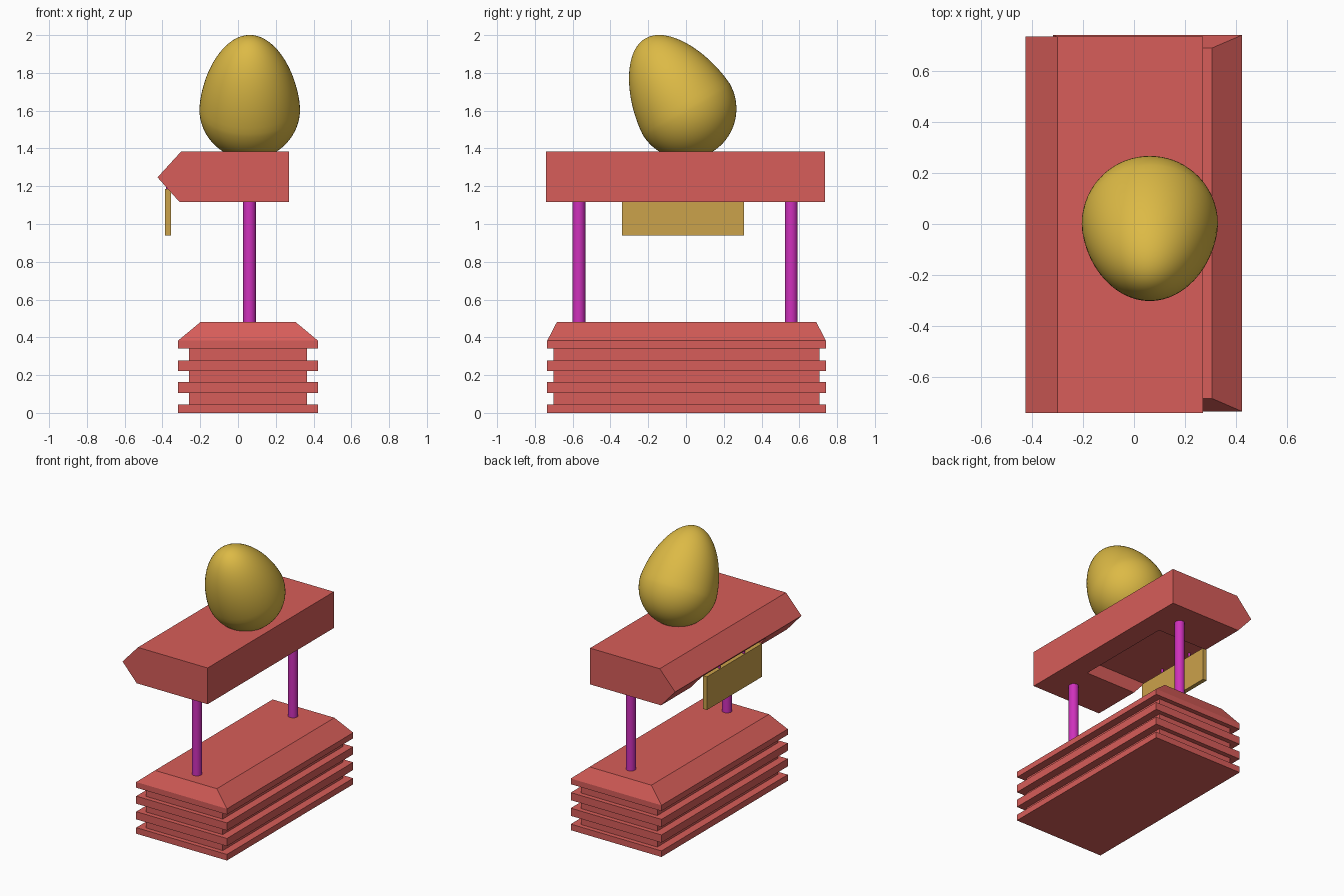
import bpy, bmesh, math
from mathutils import Matrix, Vector

if "Cube" in bpy.data.objects:
    bpy.data.objects.remove(bpy.data.objects["Cube"])


def material(name, color):
    m = bpy.data.materials.new(name)
    m.diffuse_color = (*color, 1)
    m.use_nodes = True
    m.node_tree.nodes["Principled BSDF"].inputs["Base Color"].default_value = m.diffuse_color
    return m


RED = material("red_paint", (0.68, 0.11, 0.10))
MAGENTA = material("magenta_paint", (0.62, 0.03, 0.50))
GOLD = material("gold", (0.72, 0.49, 0.06))
TAN = material("tan_wood", (0.60, 0.36, 0.07))


def make_object(name, bm, mat=None):
    bmesh.ops.recalc_face_normals(bm, faces=bm.faces)
    mesh = bpy.data.meshes.new(name)
    bm.to_mesh(mesh)
    bm.free()
    obj = bpy.data.objects.new(name, mesh)
    bpy.context.collection.objects.link(obj)
    if mat:
        mesh.materials.append(mat)
    return obj


def smooth(obj):
    bpy.ops.object.select_all(action='DESELECT')
    obj.select_set(True)
    bpy.context.view_layer.objects.active = obj
    bpy.ops.object.shade_smooth_by_angle(angle=math.radians(40))


def loft(bm, rings):
    loops = [[bm.verts.new(p) for p in ring] for ring in rings]
    n = len(loops[0])
    for a, b in zip(loops, loops[1:]):
        for i in range(n):
            j = (i + 1) % n
            bm.faces.new((a[i], a[j], b[j], b[i]))
    bm.faces.new(loops[0])
    bm.faces.new(loops[-1])


def box(name, lo, hi, mat=None):
    bm = bmesh.new()
    loft(bm, [[(lo[0], lo[1], z), (hi[0], lo[1], z), (hi[0], hi[1], z), (lo[0], hi[1], z)]
              for z in (lo[2], hi[2])])
    return make_object(name, bm, mat)


def rod(name, x, y, z0, z1, r, sides):
    bm = bmesh.new()
    bmesh.ops.create_cone(bm, cap_ends=True, segments=sides, radius1=r, radius2=r, depth=z1 - z0,
                          matrix=Matrix.Translation((x, y, (z0 + z1) / 2)))
    smooth(make_object(name, bm, MAGENTA))


# Grooved plinth with chamfered top: stacked rectangles (half x, half y)
OUT, INN, TOP = (0.371, 0.738), (0.313, 0.704), (0.253, 0.687)
levels = [(0, OUT), (0.045, OUT), (0.045, INN), (0.106, INN), (0.106, OUT), (0.163, OUT),
          (0.163, INN), (0.222, INN), (0.222, OUT), (0.278, OUT), (0.278, INN), (0.34, INN),
          (0.34, OUT), (0.382, OUT), (0.48, TOP)]
bm = bmesh.new()
loft(bm, [[(0.053 + sx * h[0], 0.003 + sy * h[1], z)
           for sx, sy in ((-1, -1), (1, -1), (1, 1), (-1, 1))] for z, h in levels])
make_object("plinth", bm, RED)

# Beam with a pointed edge on the left
profile = [(0.27, 1.117), (0.27, 1.385), (-0.30, 1.385), (-0.426, 1.247), (-0.31, 1.117)]
bm = bmesh.new()
loft(bm, [[(x, y, z) for x, z in profile] for y in (-0.741, 0.735)])
beam = make_object("beam", bm, RED)

# Recess under the beam, open to the pointed edge
cutter = box("recess_cutter", (-0.6, -0.37, 1.0), (0.105, 0.39, 1.22))
cutter.hide_render = True
cut = beam.modifiers.new("recess", 'BOOLEAN')
cut.object = cutter
cut.operation = 'DIFFERENCE'
cut.solver = 'EXACT'
bpy.context.view_layer.objects.active = beam
bpy.ops.object.modifier_apply(modifier=cut.name)
bpy.data.objects.remove(cutter)

# Posts and hanging board
for name, y in (("front_post", -0.567), ("back_post", 0.557)):
    rod(name, 0.061, y, 0.47, 1.13, 0.034, 32)
box("hanging_board", (-0.387, -0.338, 0.94), (-0.356, 0.308, 1.185), TAN)
for name, y in (("front_hanger", -0.143), ("back_hanger", 0.143)):
    rod(name, -0.372, y, 1.17, 1.235, 0.009, 12)

# Egg: round bottom, drawn-out top, leaning forward
bm = bmesh.new()
bmesh.ops.create_uvsphere(bm, u_segments=64, v_segments=40, radius=1)
for v in bm.verts:
    t = max(v.co.z, 0)
    w = 0.267 * (1 - 0.12 * t)
    v.co = Vector((v.co.x * w, v.co.y * w, v.co.z * (0.43 if t else 0.267)))
bm.transform(Matrix.Translation((0.062, 0, 1.61)) @ Matrix.Rotation(math.radians(30), 4, 'X'))
smooth(make_object("egg", bm, GOLD))
